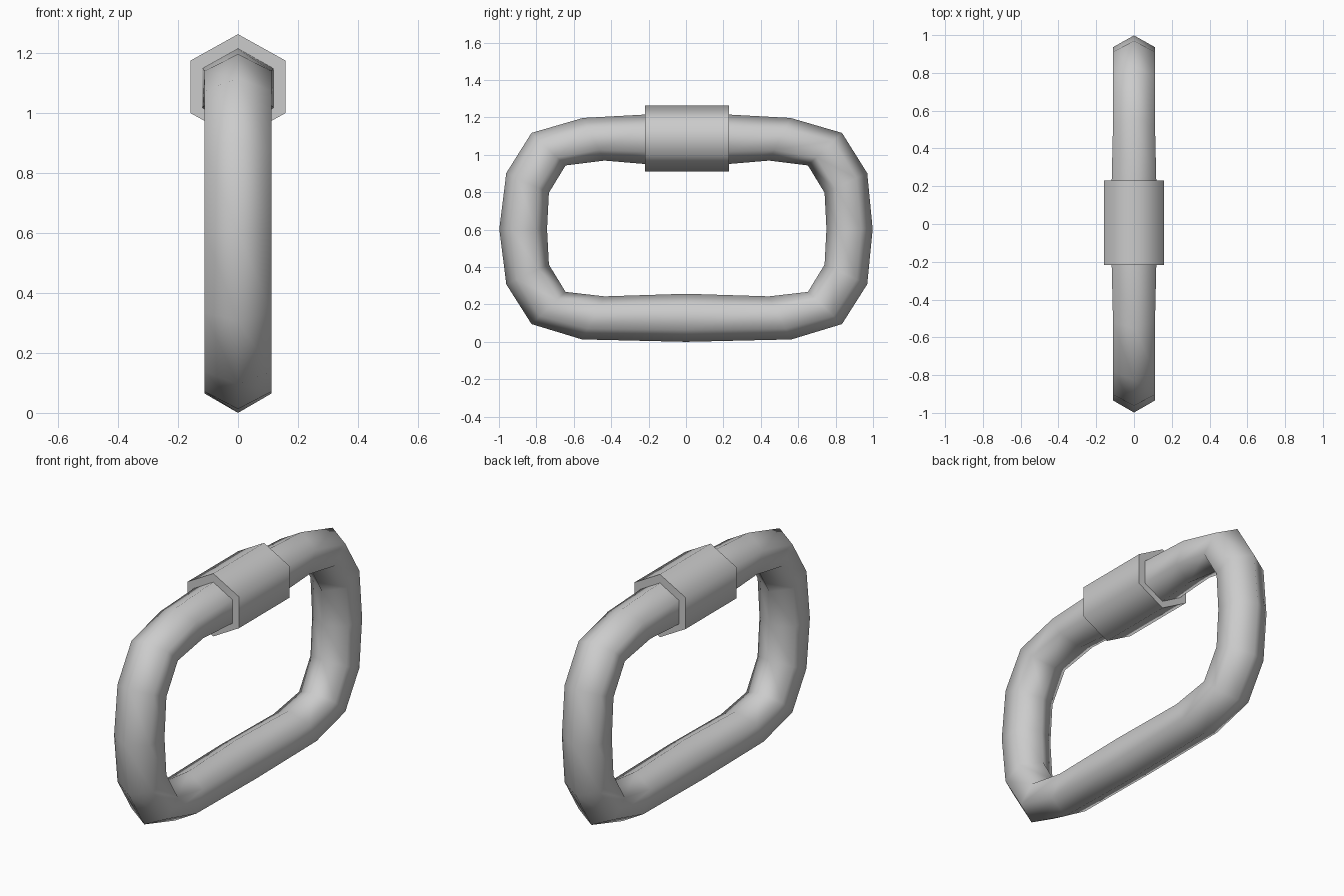
import bpy, bmesh, math
from mathutils import Vector

if "Cube" in bpy.data.objects:
    bpy.data.objects.remove(bpy.data.objects["Cube"])


def make_object(name, bm, angle):
    bmesh.ops.recalc_face_normals(bm, faces=bm.faces)
    mesh = bpy.data.meshes.new(name)
    bm.to_mesh(mesh)
    bm.free()
    obj = bpy.data.objects.new(name, mesh)
    bpy.context.collection.objects.link(obj)
    bpy.ops.object.select_all(action='DESELECT')
    obj.select_set(True)
    bpy.context.view_layer.objects.active = obj
    bpy.ops.object.shade_smooth_by_angle(angle=math.radians(angle))
    return obj


def hex_ring(bm, outer, inner, half_width):
    # Hexagonal section, pointed towards the outside and inside of the link
    o, i = Vector(outer), Vector(inner)
    layout = [(0, 0), (1, .25), (1, .75), (0, 1), (-1, .75), (-1, .25)]
    return [bm.verts.new((s * half_width, *o.lerp(i, t))) for s, t in layout]


def bridge(bm, a, b):
    for k in range(6):
        n = (k + 1) % 6
        bm.faces.new((a[k], a[n], b[n], b[k]))


# Link: sections as outer (y, z), inner (y, z), half width, bottom to top
half = [
    ((.56, .013), (.44, .243), .111),
    ((.83, .095), (.648, .267), .111),
    ((.965, .308), (.737, .413), .111),
    ((.998, .603), (.747, .603), .111),
    ((.965, .902), (.737, .797), .111),
    ((.83, 1.117), (.648, .943), .111),
    ((.555, 1.197), (.44, .969), .111),
    ((.225, 1.215), (.225, .951), .118),
]
shift = 0.004
right = [((o[0] + (shift if o[0] < .99 else 0), o[1]), (i[0] + shift, i[1]), w)
         for o, i, w in half]
left = [((-o[0] + (shift if o[0] < .99 else 0), o[1]), (-i[0] + shift, i[1]), w)
        for o, i, w in reversed(half)]
bottom = [((0, 0), (0, .257), .111)]

bm = bmesh.new()
rings = [hex_ring(bm, *s) for s in bottom + right + left]
for a, b in zip(rings, rings[1:] + rings[:1]):
    bridge(bm, a, b)
make_object("link_body", bm, 75)

# Locking sleeve: larger hexagonal nut around the top bar
bm = bmesh.new()
ends = [hex_ring(bm, (y, 1.263), (y, .912), .158) for y in (-.218, .23)]
bridge(bm, *ends)
for e in ends:
    bm.faces.new(e)
make_object("locking_sleeve", bm, 75)
